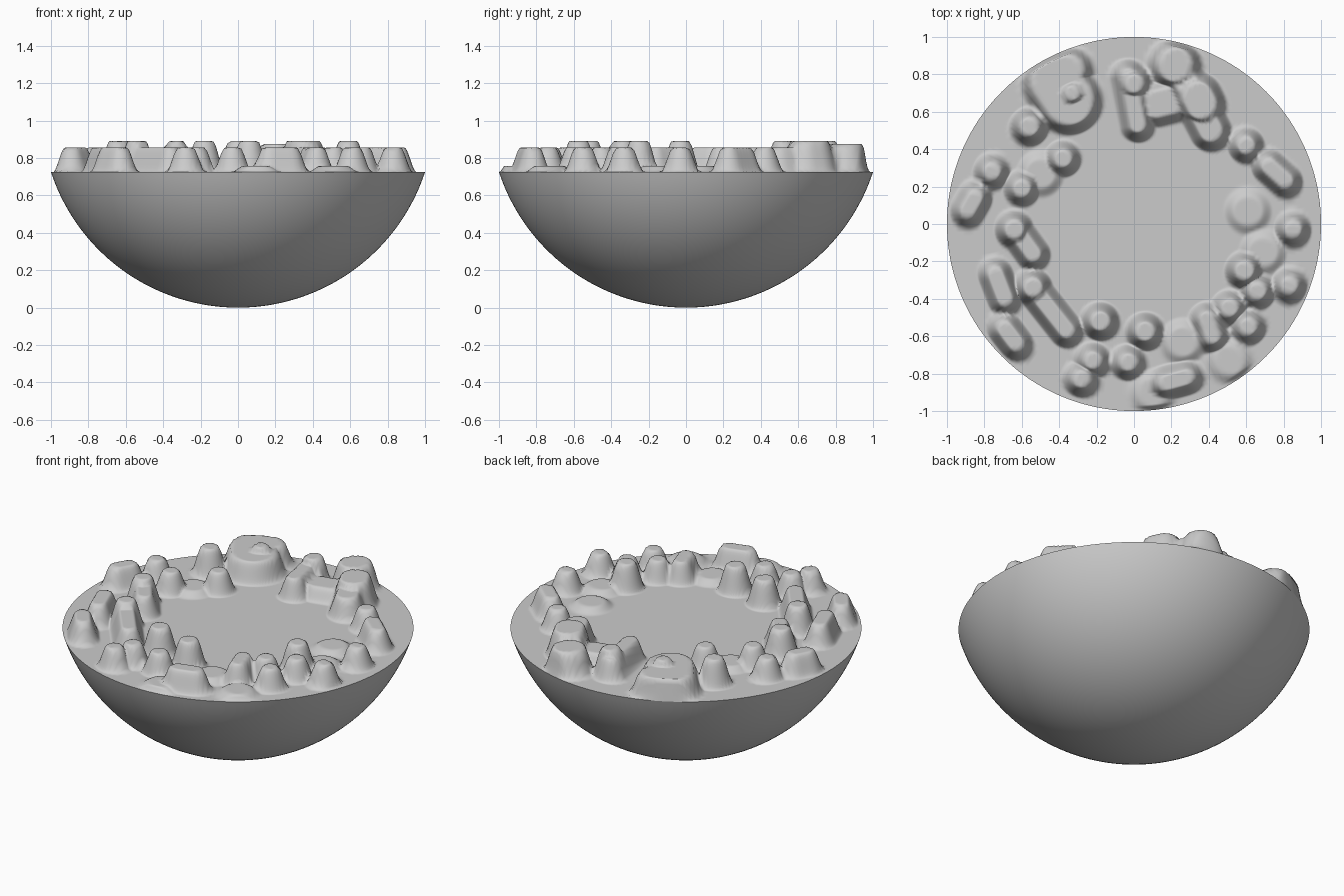
import bpy, bmesh
from math import sin, cos, pi, hypot, acos

if "Cube" in bpy.data.objects:
    bpy.data.objects.remove(bpy.data.objects["Cube"])

RIM_Z = 0.725
R = (1 + RIM_Z ** 2) / (2 * RIM_Z)   # sphere radius of the bowl
SEG = 256

# round mounds (x, y): tall, medium and low
tall = [(-.56, .52), (-.64, -.03), (-.54, -.34), (-.18, -.52), (.06, -.575),
        (.59, -.25), (0, .75)]
medium = [(-.6, .19), (-.38, .35), (-.76, .28), (-.22, -.73), (-.28, -.83),
          (-.03, -.74), (.61, -.55), (.51, -.45), (.83, -.33), (.85, -.03),
          (.6, .42), (.66, -.36)]
low = [(.1, -.9), (.26, -.63), (.51, -.73), (.69, -.15), (.61, .07), (-.5, .27)]
# long ridges: start x, y, end x, y
ridges = [(-.85, .14, -.89, .07), (-.62, -.05, -.54, -.16), (-.74, -.27, -.69, -.4),
          (-.55, -.33, -.36, -.57), (-.69, -.56, -.63, -.64), (.17, -.85, .28, -.82),
          (.39, -.51, .42, -.6), (.72, .31, .81, .23), (-.03, .79, .02, .53)]
# big rocks at the back: start x, y, end x, y, radius, height
rocks = [(-.42, .76, -.35, .66, .19, .13), (-.42, .76, -.35, .82, .14, .13),
         (-.33, .7, -.33, .7, .1, .165), (.22, .85, .22, .85, .15, .15),
         (.27, .77, .41, .5, .12, .13), (.34, .68, .36, .64, .14, .165),
         (.12, .64, .2, .66, .13, .08)]

mounds = list(rocks) + [s + (.1, .13) for s in ridges]
for spots, r, h in ((tall, .11, .165), (medium, .105, .13), (low, .135, .033)):
    mounds += [(x, y, x, y, r, h) for x, y in spots]


def height(x, y):
    """Flat-topped mounds with smooth flanks."""
    best = 0.0
    for ax, ay, bx, by, r, h in mounds:
        dx, dy = bx - ax, by - ay
        l2 = dx * dx + dy * dy
        t = max(0, min(1, ((x - ax) * dx + (y - ay) * dy) / l2)) if l2 else 0
        d = hypot(x - ax - t * dx, y - ay - t * dy)
        if d < r:
            s = min(1, (r - d) / 0.065)
            best = max(best, h * s * s * (3 - 2 * s))
    return best * max(0.0, min(1, (1 - hypot(x, y)) / 0.025))


def polar_surface(name, radii, zfunc):
    """Disc of rings whose z comes from zfunc(x, y)."""
    bm = bmesh.new()
    centre = bm.verts.new((0, 0, zfunc(0, 0)))
    prev = None
    for r in radii:
        ring = []
        for i in range(SEG):
            x, y = r * cos(2 * pi * i / SEG), r * sin(2 * pi * i / SEG)
            ring.append(bm.verts.new((x, y, zfunc(x, y))))
        for i in range(SEG):
            j = (i + 1) % SEG
            if prev:
                bm.faces.new((prev[i], ring[i], ring[j], prev[j]))
            else:
                bm.faces.new((centre, ring[i], ring[j]))
        prev = ring
    me = bpy.data.meshes.new(name)
    bm.to_mesh(me)
    bm.free()
    ob = bpy.data.objects.new(name, me)
    bpy.context.collection.objects.link(ob)
    for p in me.polygons:
        p.use_smooth = True
    return ob


# rounded bowl body (spherical cap)
cap = acos((R - RIM_Z) / R)
bowl = polar_surface("bowl", [R * sin(cap * k / 40) for k in range(1, 41)],
                     lambda x, y: R - max(0, R * R - x * x - y * y) ** 0.5)
bowl.data.flip_normals()

# flat top with ring of mounds; fine rings only where the mounds are
radii = [0.1, 0.2, 0.28] + [0.3 + 0.7 * k / 110 for k in range(111)]
polar_surface("mound_top", radii, lambda x, y: RIM_Z + height(x, y))
